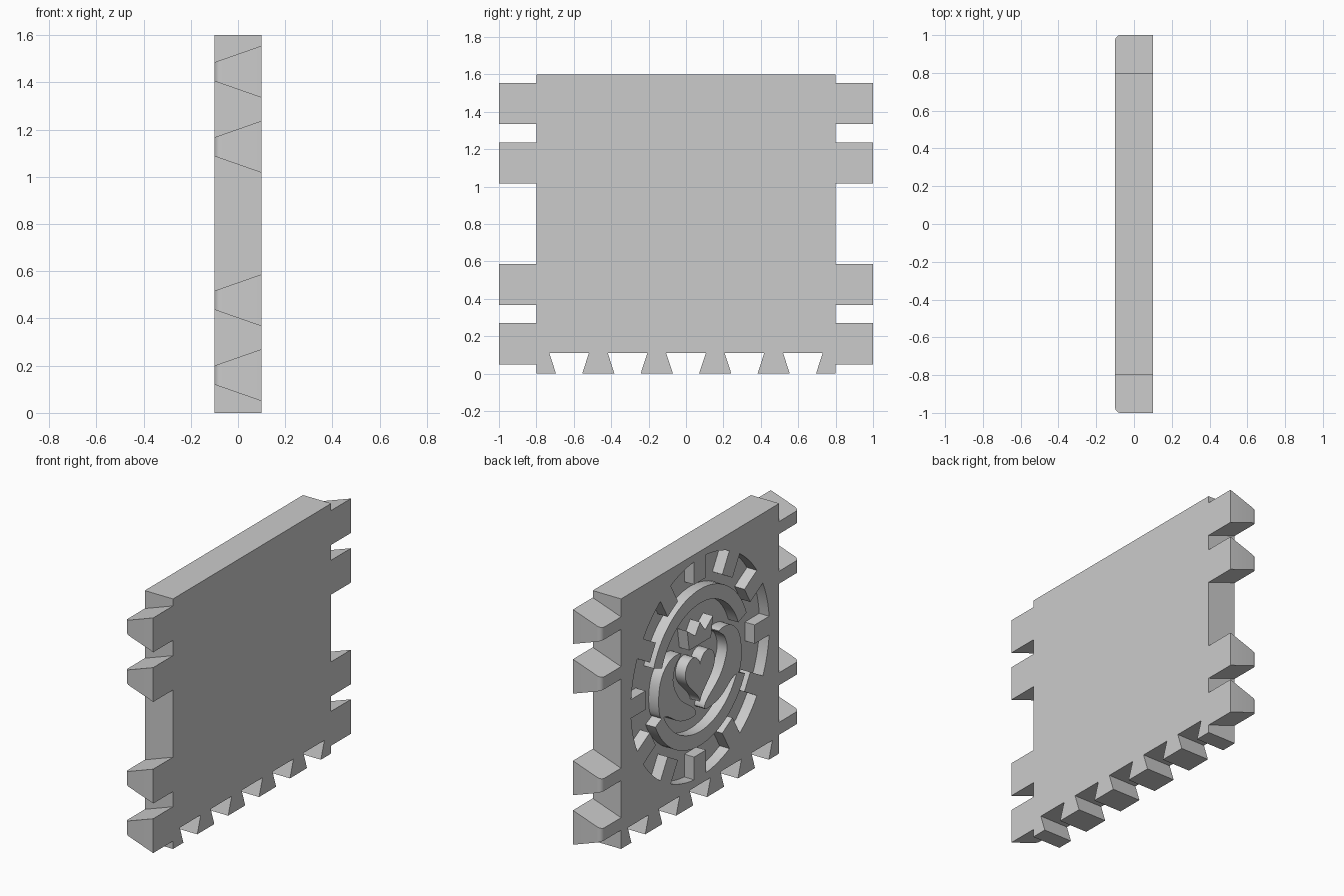
import bpy
import bmesh
from math import sin, cos, pi, asin, radians

cube = bpy.data.objects.get("Cube")
if cube:
    bpy.data.objects.remove(cube, do_unlink=True)

HALF_T, HALF_W, HEIGHT = 0.1, 0.8, 1.6
CARVE_Z, DEPTH = 0.857, 0.07
FACE, FLOOR = -HALF_T, -HALF_T + DEPTH

grey = bpy.data.materials.new("plain_grey")
grey.use_nodes = True
GREY = (0.6, 0.6, 0.6, 1)
grey.diffuse_color = GREY
grey.node_tree.nodes["Principled BSDF"].inputs["Base Color"].default_value = GREY


def smooth(ob):
    bpy.ops.object.select_all(action="DESELECT")
    ob.select_set(True)
    bpy.context.view_layer.objects.active = ob
    bpy.ops.object.shade_smooth_by_angle(angle=radians(35))


def prism(name, outline, start, end, place, round_edge=None):
    """Extrude a 2D outline from start to end; place maps (a, b, depth) to xyz."""
    bm = bmesh.new()
    rings = [[bm.verts.new(place(a, b, d)) for a, b in outline] for d in (start, end)]
    for ring in rings:
        bm.faces.new(ring)
    n = len(outline)
    for i in range(n):
        j = (i + 1) % n
        bm.faces.new((rings[0][i], rings[0][j], rings[1][j], rings[1][i]))
    bmesh.ops.recalc_face_normals(bm, faces=bm.faces)
    if round_edge:
        edges = [e for e in bm.edges if all(round_edge(v.co) for v in e.verts)]
        bmesh.ops.bevel(bm, geom=edges, offset=0.03, segments=6, profile=0.5, affect="EDGES")
    mesh = bpy.data.meshes.new(name)
    bm.to_mesh(mesh)
    bm.free()
    mesh.materials.append(grey)
    ob = bpy.data.objects.new(name, mesh)
    bpy.context.collection.objects.link(ob)
    smooth(ob)
    return ob


def on_panel(y, z, x):
    return (x, y, z)


def on_carving(y, z, x):
    return (x, y, CARVE_Z + z)


def arc(radius, a0, a1, steps):
    angles = [a0 + (a1 - a0) * i / steps for i in range(steps + 1)]
    return [(radius * cos(a), radius * sin(a)) for a in angles]


def rounded(points, steps=5):
    """Closed smooth curve through the points."""
    out, n = [], len(points)
    for i in range(n):
        p = [points[(i + k) % n] for k in (-1, 0, 1, 2)]
        for s in range(steps):
            t = s / steps
            out.append(tuple(
                b + t * (c - a) / 2 + t * t * (a - 2.5 * b + 2 * c - d / 2)
                + t ** 3 * (1.5 * (b - c) + (d - a) / 2)
                for a, b, c, d in zip(*p)))
    return out


# Panel with dovetail sockets along the bottom
outline = [(-HALF_W, HEIGHT), (-HALF_W, 0)]
for k in range(-2, 3):
    c = k * 0.3125
    outline += [(c - 0.07, 0), (c - 0.106, 0.11), (c + 0.106, 0.11), (c + 0.07, 0)]
outline += [(HALF_W, 0), (HALF_W, HEIGHT)]
panel = prism("panel", outline, -HALF_T, HALF_T, on_panel)

# Round recess whose rim carries twelve inward teeth
R_OUT, R_IN, TOOTH = 0.7, 0.555, 0.06
recess = []
for k in range(12):
    a = k * pi / 6
    b = a + pi / 6
    d_in, d_out = asin(TOOTH / R_IN), asin(TOOTH / R_OUT)
    recess += [(R_IN * cos(a + d_in), R_IN * sin(a + d_in))]
    recess += arc(R_OUT, a + d_out, b - d_out, 6)
    recess += [(R_IN * cos(b - d_in), R_IN * sin(b - d_in))]
cutter = prism("recess_cutter", recess, FACE - 0.1, FLOOR, on_carving)
cutter.hide_render = True
cut = panel.modifiers.new("recess", "BOOLEAN")
cut.operation = "DIFFERENCE"
cut.solver = "EXACT"
cut.object = cutter
bpy.ops.object.select_all(action="DESELECT")
bpy.context.view_layer.objects.active = panel
panel.select_set(True)
bpy.ops.object.modifier_apply(modifier=cut.name)
bpy.data.objects.remove(cutter, do_unlink=True)
smooth(panel)


# Raised relief inside the recess
def relief(name, points):
    return prism(name, points, FACE, FLOOR + 0.005, on_carving)


for name, a0, a1 in (("upper_ring", 20, 160), ("lower_ring", 205, 335)):
    a0, a1 = radians(a0), radians(a1)
    relief(name, arc(0.5, a0, a1, 32) + arc(0.41, a1, a0, 32))

heart = []
for i in range(48):
    t = 2 * pi * i / 48
    heart.append((0.15 * sin(t) ** 3,
                  0.0106 * (13 * cos(t) - 5 * cos(2 * t) - 2 * cos(3 * t) - cos(4 * t)) - 0.04))
relief("heart", heart)

relief("crown", [(0.11, 0.15), (-0.11, 0.15), (-0.13, 0.28), (-0.05, 0.22),
                 (0, 0.29), (0.05, 0.22), (0.13, 0.28)])

hand = rounded([(0.19, 0.16), (0.3, 0.16), (0.39, 0.08), (0.42, -0.05), (0.4, -0.17),
                (0.33, -0.19), (0.2, -0.27), (0.06, -0.29), (0.06, -0.24),
                (0.2, -0.13), (0.27, 0), (0.25, 0.1)])
for side, s in (("back", 1), ("front", -1)):
    relief(side + "_hand", [(s * y, z) for y, z in hand])

# Dovetail pins on both ends, rounded at their outer narrow edge
for side, s in (("back", 1), ("front", -1)):
    for i, c in enumerate((0.16, 0.477, 1.127, 1.445)):
        tail = [(-HALF_T, c - 0.04), (HALF_T, c - 0.11), (HALF_T, c + 0.11), (-HALF_T, c + 0.04)]
        prism(f"{side}_dovetail_{i + 1}", tail, s * HALF_W, s * 1.0,
              lambda x, z, y: (x, y, z),
              lambda co: co.x < -0.09 and abs(co.y) > 0.99)
